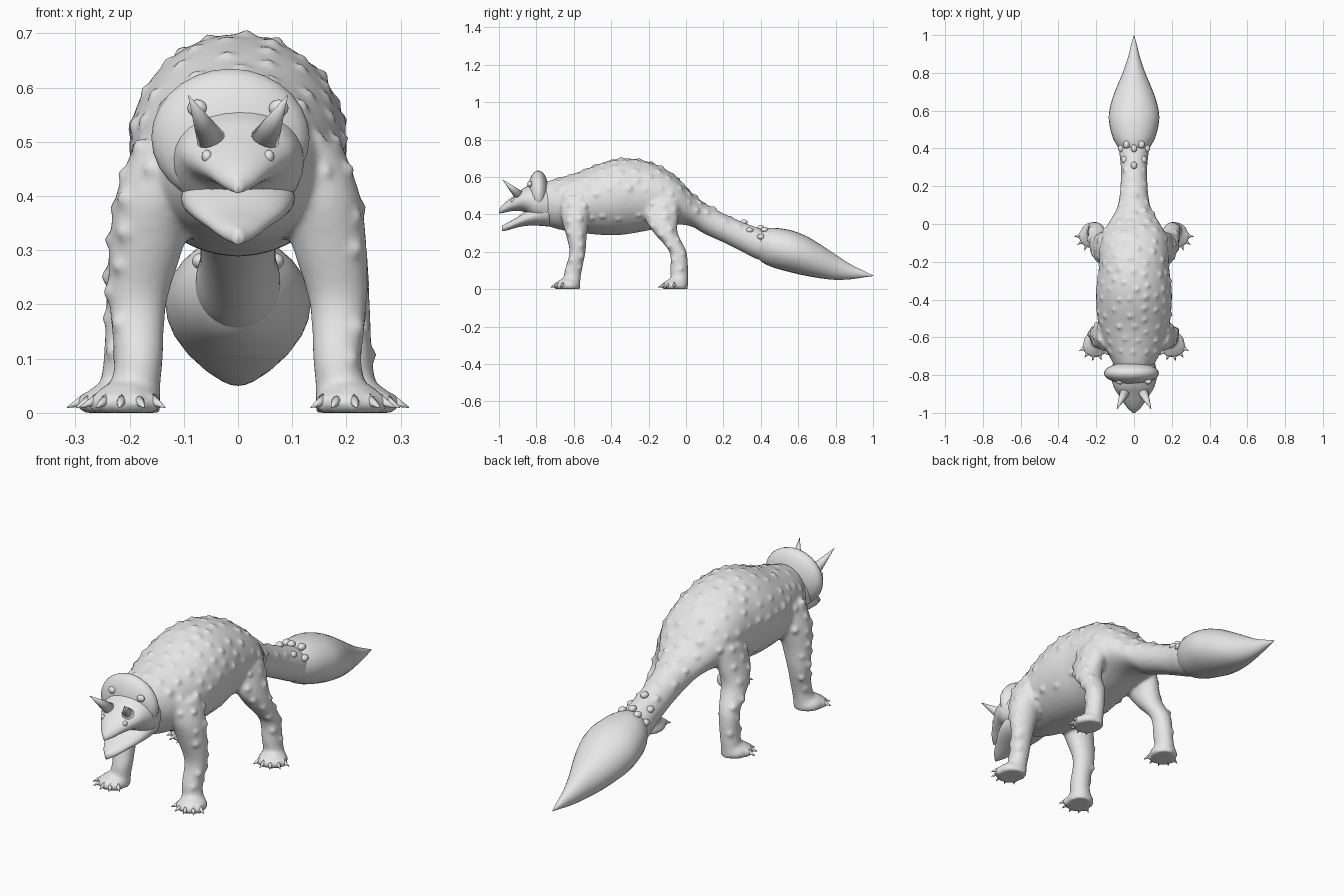
import bpy, bmesh, math, random
from mathutils import Vector, Matrix, kdtree

if "Cube" in bpy.data.objects:
    bpy.data.objects.remove(bpy.data.objects["Cube"])

random.seed(4)
grey = bpy.data.materials.new("hide grey")
grey.diffuse_color = (0.8, 0.8, 0.8, 1)
grey.use_nodes = True
grey.node_tree.nodes["Principled BSDF"].inputs["Base Color"].default_value = grey.diffuse_color


def finish(bm, name):
    bmesh.ops.recalc_face_normals(bm, faces=bm.faces)
    for f in bm.faces:
        f.smooth = True
    me = bpy.data.meshes.new(name)
    bm.to_mesh(me)
    bm.free()
    me.materials.append(grey)
    ob = bpy.data.objects.new(name, me)
    bpy.context.collection.objects.link(ob)
    return ob


def spline(rows, sub):
    out = []
    for i in range(len(rows) - 1):
        p0, p1, p2, p3 = (rows[max(0, min(len(rows) - 1, i + k))] for k in (-1, 0, 1, 2))
        for j in range(sub):
            t = j / sub
            out.append([0.5 * (2 * b + (c - a) * t + (2 * a - 5 * b + 4 * c - d) * t * t
                               + (3 * b - a - 3 * c + d) * t ** 3)
                        for a, b, c, d in zip(p0, p1, p2, p3)])
    return out + [list(rows[-1])]


def loft(bm, rows, upright, sides=24, sub=4):
    """rows (cx, cy, cz, a, b): rings in the XY plane if upright, else XZ."""
    rings = []
    for cx, cy, cz, a, b in spline(rows, sub):
        ring = []
        for k in range(sides):
            w = 2 * math.pi * k / sides
            u, v = a * math.cos(w), b * math.sin(w)
            ring.append(bm.verts.new((cx + u, cy + v, cz) if upright else (cx + u, cy, cz + v)))
        rings.append(ring)
    for r, q in zip(rings, rings[1:]):
        for k in range(sides):
            n = (k + 1) % sides
            bm.faces.new((r[k], r[n], q[n], q[k]))
    bm.faces.new(rings[0])
    bm.faces.new(rings[-1])


def along_y(rows):
    """(y, top, bottom, half width) to ring rows"""
    return [(0, y, (t + b) / 2, w, (t - b) / 2) for y, t, b, w in rows]


def ball(bm, pos, size, turn=0.0):
    m = Matrix.Translation(pos) @ Matrix.Rotation(turn, 4, 'Z') @ Matrix.Diagonal((*size, 1))
    bmesh.ops.create_uvsphere(bm, u_segments=24, v_segments=14, radius=1, matrix=m)


def spike(bm, base, tip, r):
    base, tip = Vector(base), Vector(tip)
    d = tip - base
    m = Matrix.Translation((base + tip) / 2) @ d.to_track_quat('Z', 'Y').to_matrix().to_4x4()
    bmesh.ops.create_cone(bm, cap_ends=True, segments=14, radius1=r, radius2=0.001,
                          depth=d.length, matrix=m)


# Trunk and tail root
bm = bmesh.new()
loft(bm, along_y([
    (-0.80, 0.55, 0.36, 0.08), (-0.73, 0.58, 0.335, 0.115), (-0.66, 0.60, 0.315, 0.15),
    (-0.55, 0.635, 0.30, 0.185), (-0.45, 0.675, 0.29, 0.198), (-0.35, 0.698, 0.29, 0.20),
    (-0.25, 0.692, 0.305, 0.188), (-0.15, 0.662, 0.325, 0.182), (-0.05, 0.60, 0.345, 0.165),
    (0.03, 0.515, 0.335, 0.12), (0.10, 0.46, 0.295, 0.085), (0.20, 0.405, 0.25, 0.072),
    (0.30, 0.36, 0.20, 0.07), (0.38, 0.33, 0.16, 0.078), (0.43, 0.31, 0.15, 0.08)]), False, 40)

# Legs (z, x, y, half width x, half width y) and feet
front_leg = [(0.0, 0.198, -0.615, 0.055, 0.05), (0.05, 0.19, -0.61, 0.047, 0.046),
             (0.10, 0.183, -0.603, 0.045, 0.046), (0.20, 0.185, -0.58, 0.053, 0.043),
             (0.30, 0.17, -0.587, 0.068, 0.058), (0.40, 0.15, -0.59, 0.076, 0.08),
             (0.50, 0.12, -0.58, 0.07, 0.085)]
rear_leg = [(0.0, 0.215, -0.04, 0.05, 0.05), (0.05, 0.212, -0.035, 0.044, 0.046),
            (0.10, 0.205, -0.037, 0.043, 0.048), (0.20, 0.197, -0.043, 0.047, 0.046),
            (0.30, 0.18, -0.108, 0.058, 0.064), (0.38, 0.16, -0.13, 0.06, 0.09),
            (0.48, 0.125, -0.12, 0.065, 0.095)]
feet = {"front": (Vector((0.205, -0.632, 0.018)), 0.15), "rear": (Vector((0.222, -0.055, 0.018)), 0.45)}
claws = bmesh.new()
for s in (1, -1):
    for leg in (front_leg, rear_leg):
        loft(bm, [(s * x, y, z, a, b) for z, x, y, a, b in leg], True)
    for c, turn in feet.values():
        c = Vector((c.x * s, c.y, c.z))
        ball(bm, c, (0.064, 0.066, 0.042), turn * s)
        for k in range(5):
            ang = turn * s + (k - 2) * 0.5
            d = Vector((math.sin(ang), -math.cos(ang), 0))
            toe = c + d * 0.06
            ball(bm, toe, (0.018, 0.018, 0.02))
            spike(claws, toe + Vector((0, 0, 0.006)), c + d * 0.094 + Vector((0, 0, -0.008)), 0.012)
for v in bm.verts:
    v.co.z = max(v.co.z, 0)
finish(claws, "claws")
raw = finish(bm, "body_parts")

# Fuse trunk and legs into one smooth skin
mod = raw.modifiers.new("fuse", 'REMESH')
mod.mode = 'VOXEL'
mod.voxel_size = 0.0085
sm = raw.modifiers.new("soften", 'SMOOTH')
sm.factor = 0.5
sm.iterations = 8
dg = bpy.context.evaluated_depsgraph_get()
skin = bpy.data.meshes.new_from_object(raw.evaluated_get(dg))
bpy.data.objects.remove(raw)

# Warts over the back and the outer rear legs
bm = bmesh.new()
bm.from_mesh(skin)
bm.normal_update()
bm.verts.ensure_lookup_table()
tree = kdtree.KDTree(len(bm.verts))
for i, v in enumerate(bm.verts):
    tree.insert(v.co, i)
tree.balance()
back = [v for v in bm.verts if v.co.z > 0.42 and v.normal.z > 0.15 and -0.68 < v.co.y < 0.1]
back += [v for v in bm.verts if 0.0 < v.co.y < 0.3 and v.normal.z > 0.3]
back += [v for v in bm.verts if 0.1 < v.co.z < 0.4 and v.normal.x * v.co.x > 0.13]
random.shuffle(back)
spots = []
for v in back:
    if all((v.co - p).length > 0.058 for p in spots):
        spots.append(v.co.copy())
moves = {}
for p in spots:
    h, r = random.uniform(0.005, 0.011), random.uniform(0.011, 0.016)
    for co, i, dist in tree.find_range(p, 0.04):
        moves[i] = moves.get(i, 0) + h * math.exp(-(dist / r) ** 2)
for i, h in moves.items():
    v = bm.verts[i]
    v.co += v.normal * h
finish(bm, "body")

# Spindle shaped tail end
bm = bmesh.new()
loft(bm, along_y([
    (0.37, 0.30, 0.18, 0.055), (0.41, 0.322, 0.142, 0.087), (0.47, 0.328, 0.115, 0.117),
    (0.56, 0.315, 0.09, 0.134), (0.64, 0.285, 0.072, 0.122), (0.72, 0.238, 0.058, 0.094),
    (0.80, 0.185, 0.05, 0.06), (0.88, 0.133, 0.053, 0.033), (0.95, 0.098, 0.063, 0.015),
    (1.0, 0.074, 0.07, 0.001)]), False, 28)
finish(bm, "tail_end")

# Knobs in front of the tail end
bm = bmesh.new()
for x, y, z in ((0, 0.31, 0.358), (0, 0.40, 0.328), (0.04, 0.42, 0.318), (-0.04, 0.42, 0.318),
                (0.068, 0.40, 0.28), (-0.068, 0.40, 0.28), (0.05, 0.34, 0.315), (-0.05, 0.34, 0.315)):
    ball(bm, (x, y, z), (0.017, 0.02, 0.015))
finish(bm, "tail_knobs")

# Skull with beak
bm = bmesh.new()
loft(bm, along_y([
    (-1.0, 0.427, 0.405, 0.006), (-0.975, 0.455, 0.408, 0.034), (-0.94, 0.485, 0.416, 0.06),
    (-0.90, 0.515, 0.418, 0.086), (-0.86, 0.545, 0.41, 0.108), (-0.80, 0.57, 0.36, 0.122),
    (-0.73, 0.56, 0.345, 0.11)]), False, 28)
finish(bm, "upper_head")

# Lower jaw
bm = bmesh.new()
loft(bm, along_y([
    (-0.985, 0.338, 0.310, 0.008), (-0.955, 0.355, 0.315, 0.036), (-0.91, 0.38, 0.328, 0.062),
    (-0.86, 0.415, 0.338, 0.09), (-0.80, 0.45, 0.34, 0.105), (-0.73, 0.48, 0.335, 0.10)]), False, 28)
finish(bm, "lower_jaw")

# Neck frill
bm = bmesh.new()
ball(bm, (-0.014, -0.79, 0.508), (0.146, 0.058, 0.127))
finish(bm, "frill")

# Horns, eyes and brow knobs
horns, eyes, knobs = bmesh.new(), bmesh.new(), bmesh.new()
for s in (1, -1):
    spike(horns, (0.045 * s, -0.885, 0.495), (0.091 * s, -0.98, 0.585), 0.03)
    ball(eyes, (0.057 * s, -0.926, 0.473), (0.010, 0.012, 0.012))
    ball(knobs, (0.075 * s, -0.835, 0.562), (0.018, 0.014, 0.016))
finish(horns, "horns")
finish(eyes, "eyes")
finish(knobs, "brow_knobs")
